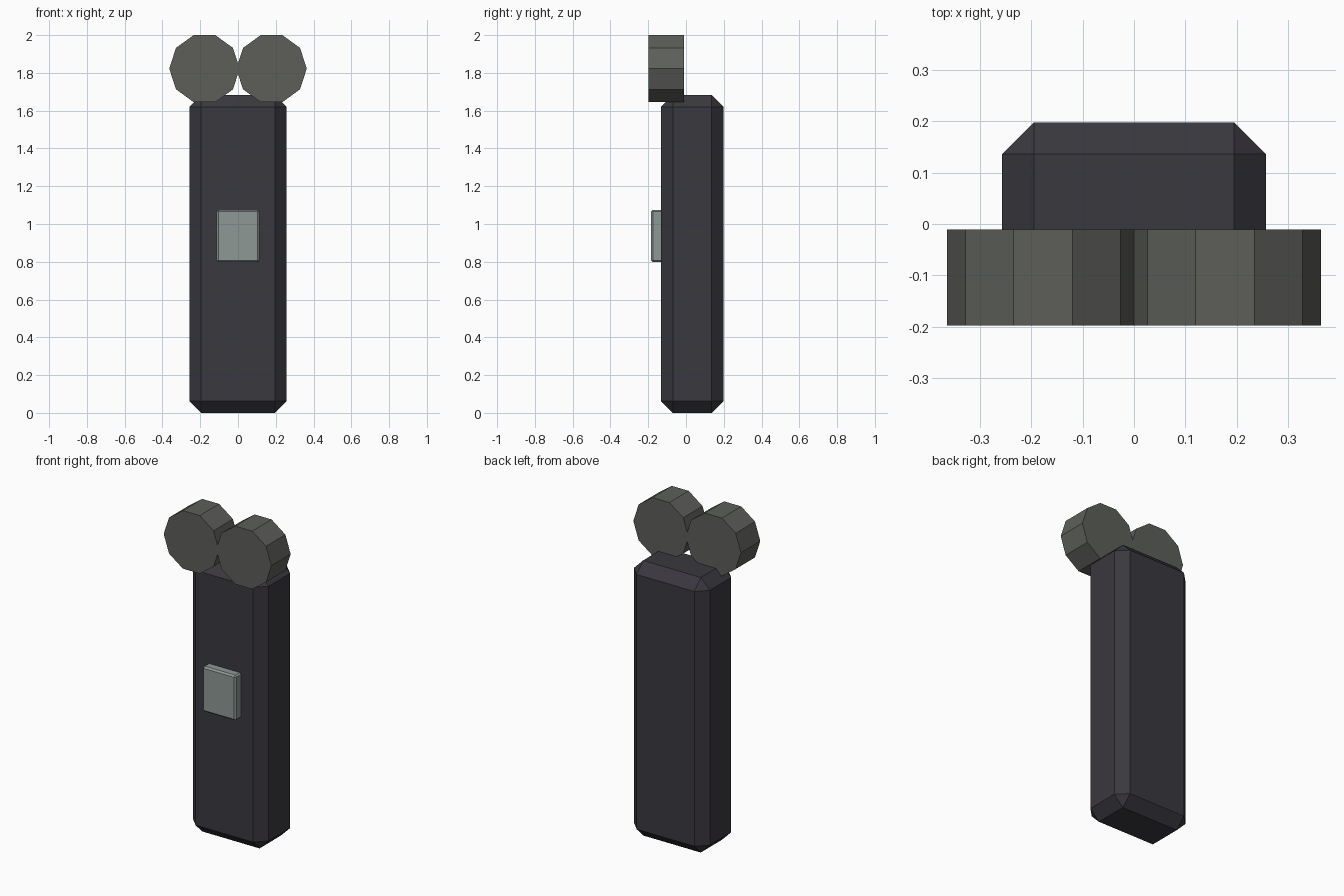
import bpy, math

if "Cube" in bpy.data.objects:
    bpy.data.objects.remove(bpy.data.objects["Cube"])


def material(name, srgb):
    m = bpy.data.materials.new(name)
    lin = [((c / 255 + 0.055) / 1.055) ** 2.4 for c in srgb]
    m.diffuse_color = (*lin, 1)
    m.use_nodes = True
    m.node_tree.nodes["Principled BSDF"].inputs["Base Color"].default_value = m.diffuse_color
    return m


def chamfered_box(name, lo, hi, chamfer, mat):
    centre = [(a + b) / 2 for a, b in zip(lo, hi)]
    bpy.ops.mesh.primitive_cube_add(size=1, location=centre)
    ob = bpy.context.object
    ob.name = name
    ob.scale = [b - a for a, b in zip(lo, hi)]
    bpy.ops.object.transform_apply(location=False, rotation=False, scale=True)
    bev = ob.modifiers.new("chamfer", "BEVEL")
    bev.width = chamfer
    bev.segments = 1
    ob.data.materials.append(mat)
    return ob


dark = material("charcoal", (58, 56, 62))
grey = material("olive_grey", (93, 95, 90))
pale = material("pale_grey", (142, 152, 149))

# Tall chamfered body and the raised front button
chamfered_box("body", (-0.257, -0.132, 0), (0.257, 0.198, 1.682), 0.062, dark)
chamfered_box("front_button", (-0.113, -0.184, 0.798), (0.113, -0.10, 1.075), 0.01, pale)

# Pair of ten-sided discs at the top, facing forward
R = 0.1865
for side, label in ((-1, "left"), (1, "right")):
    bpy.ops.mesh.primitive_cylinder_add(
        vertices=10, radius=R, depth=0.187,
        location=(side * 0.1775, -0.1045, 2 - R * math.sin(math.radians(72))),
        rotation=(math.pi / 2, math.pi / 2, 0))
    disc = bpy.context.object
    disc.name = label + "_disc"
    # Turn so that a vertex points sideways and a flat side faces up
    disc.rotation_euler = (math.pi / 2, 0, 0)
    for v in disc.data.vertices:
        v.co.x, v.co.y = v.co.y, -v.co.x
    disc.data.materials.append(grey)
